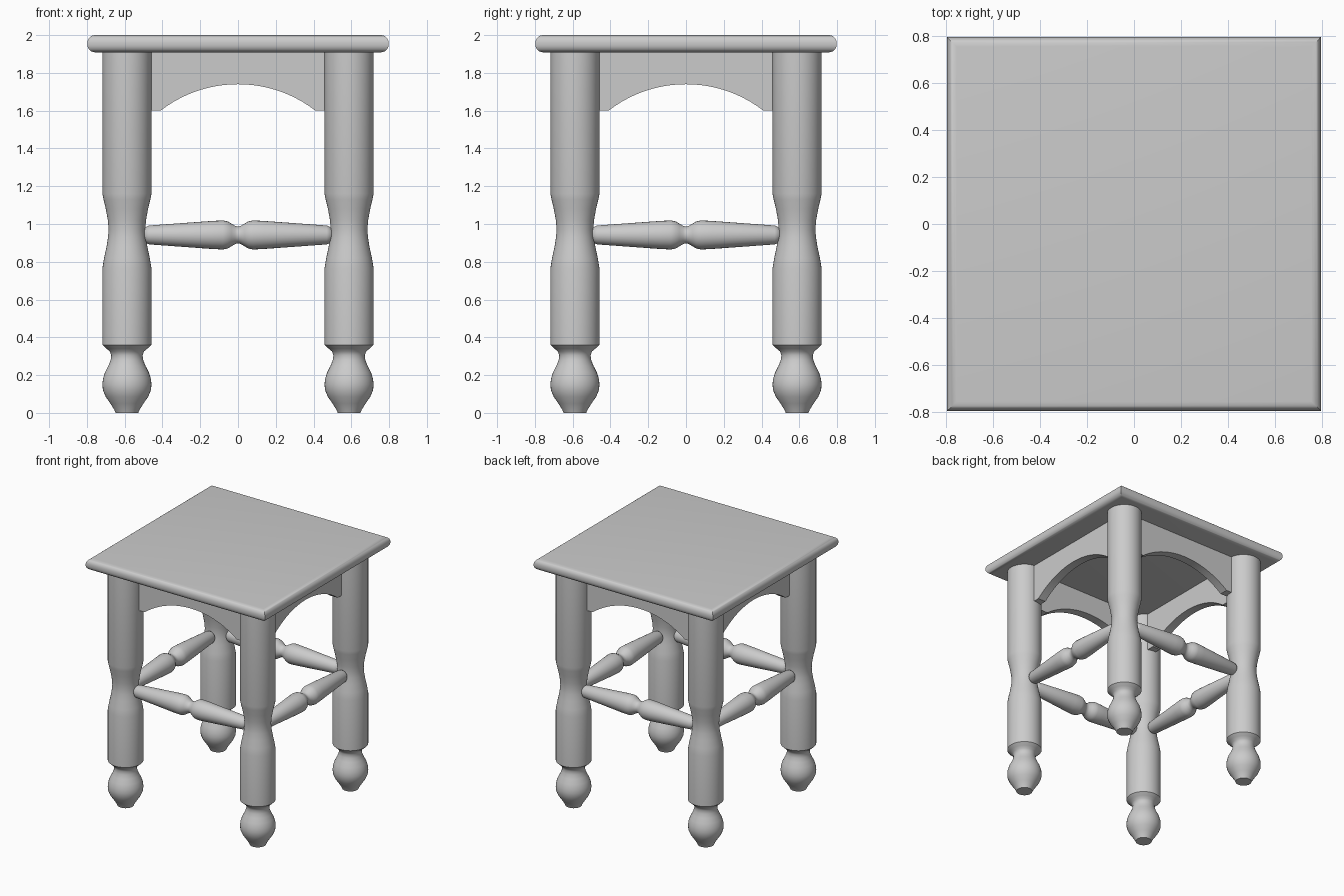
import bpy, bmesh, math
from mathutils import Matrix

if "Cube" in bpy.data.objects:
    bpy.data.objects.remove(bpy.data.objects["Cube"])

wood = bpy.data.materials.new("plain grey")
wood.diffuse_color = (0.6, 0.6, 0.6, 1)
wood.use_nodes = True
wood.node_tree.nodes["Principled BSDF"].inputs["Base Color"].default_value = wood.diffuse_color

LEG = 0.588       # distance of leg axes from the centre
RAIL_Z = 0.942    # height of the stretchers


def finish(name, bm, matrix):
    """Turn a bmesh into a smooth-shaded object with sharp creases kept."""
    bm.transform(matrix)
    bmesh.ops.recalc_face_normals(bm, faces=bm.faces)
    mesh = bpy.data.meshes.new(name)
    bm.to_mesh(mesh)
    bm.free()
    for p in mesh.polygons:
        p.use_smooth = True
    mesh.set_sharp_from_angle(angle=math.radians(35))
    mesh.materials.append(wood)
    obj = bpy.data.objects.new(name, mesh)
    bpy.context.collection.objects.link(obj)
    return obj


def lathe(name, profile, sides, matrix, turn=0.0):
    """Revolve (radius, height) points about z and cap both ends."""
    bm = bmesh.new()
    rings = []
    for r, z in profile:
        rings.append([bm.verts.new((r * math.cos(turn + math.tau * i / sides),
                                    r * math.sin(turn + math.tau * i / sides), z))
                      for i in range(sides)])
    for a, b in zip(rings, rings[1:]):
        for i in range(sides):
            j = (i + 1) % sides
            bm.faces.new((a[i], a[j], b[j], b[i]))
    bm.faces.new(rings[0])
    bm.faces.new(rings[-1])
    return finish(name, bm, matrix)


# Seat: square board with a rounded edge and mitred corners
half, r_edge = 0.797, 0.04
edge = []
for i in range(7):
    a = math.radians(-90 + 15 * i)
    edge.append((half - r_edge + r_edge * math.cos(a), 1.909 + r_edge + r_edge * math.sin(a)))
for i in range(7):
    a = math.radians(15 * i)
    edge.append((half - r_edge + r_edge * math.cos(a), 2 - r_edge + r_edge * math.sin(a)))
lathe("seat", [(r * math.sqrt(2), z) for r, z in edge], 4, Matrix(), math.pi / 4)

# Legs: turned foot, waist at stretcher height, straight upper post
leg_profile = [(0.060, 0), (0.066, 0.015), (0.088, 0.05), (0.112, 0.085), (0.127, 0.12),
               (0.130, 0.15), (0.127, 0.18), (0.116, 0.215), (0.098, 0.25), (0.086, 0.28),
               (0.083, 0.305), (0.090, 0.325), (0.108, 0.34), (0.130, 0.36),
               (0.130, 0.765), (0.121, 0.82), (0.108, 0.88), (0.100, 0.93), (0.097, 0.97),
               (0.101, 1.02), (0.112, 1.08), (0.124, 1.13), (0.130, 1.16), (0.130, 1.915)]
for sx, nx in ((-1, "left"), (1, "right")):
    for sy, ny in ((-1, "front"), (1, "back")):
        lathe(f"{ny}_{nx}_leg", leg_profile, 40, Matrix.Translation((sx * LEG, sy * LEG, 0)))

# Stretcher profile: mirrored about a pinched middle
half_rail = [(0.044, 0), (0.048, 0.015), (0.060, 0.035), (0.072, 0.055), (0.077, 0.08),
             (0.074, 0.14), (0.050, 0.47), (0.044, 0.485), (0.030, 0.498)]
rail_profile = [(r, -z) for r, z in reversed(half_rail[1:])] + half_rail


def apron(name, matrix):
    """Arched board below the seat, drawn in x-z and given thickness in y."""
    bm = bmesh.new()
    # arc through (+-0.41, 1.60) and (0, 1.74)
    rise, w, n = 0.14, 0.41, 24
    rad = (w * w + rise * rise) / (2 * rise)
    columns = [-0.51] + [-w + 2 * w * i / n for i in range(n + 1)] + [0.51]
    rows = []
    for x in columns:
        low = 1.60 if abs(x) >= w else 1.74 - rad + math.sqrt(rad * rad - x * x)
        rows.append([bm.verts.new((x, y, z)) for y, z in
                     ((-0.035, low), (0.035, low), (0.035, 1.915), (-0.035, 1.915))])
    for a, b in zip(rows, rows[1:]):
        for i in range(4):
            j = (i + 1) % 4
            bm.faces.new((a[i], a[j], b[j], b[i]))
    bm.faces.new(rows[0])
    bm.faces.new(rows[-1])
    return finish(name, bm, matrix)


# One stretcher and one apron on each of the four sides
lay = Matrix.Rotation(math.pi / 2, 4, 'Y')
for k, side in enumerate(("front", "right", "back", "left")):
    turn = Matrix.Rotation(k * math.pi / 2, 4, 'Z')
    lathe(f"{side}_stretcher", rail_profile, 28,
          turn @ Matrix.Translation((0, -LEG, RAIL_Z)) @ lay)
    apron(f"{side}_apron", turn @ Matrix.Translation((0, -0.565, 0)))
